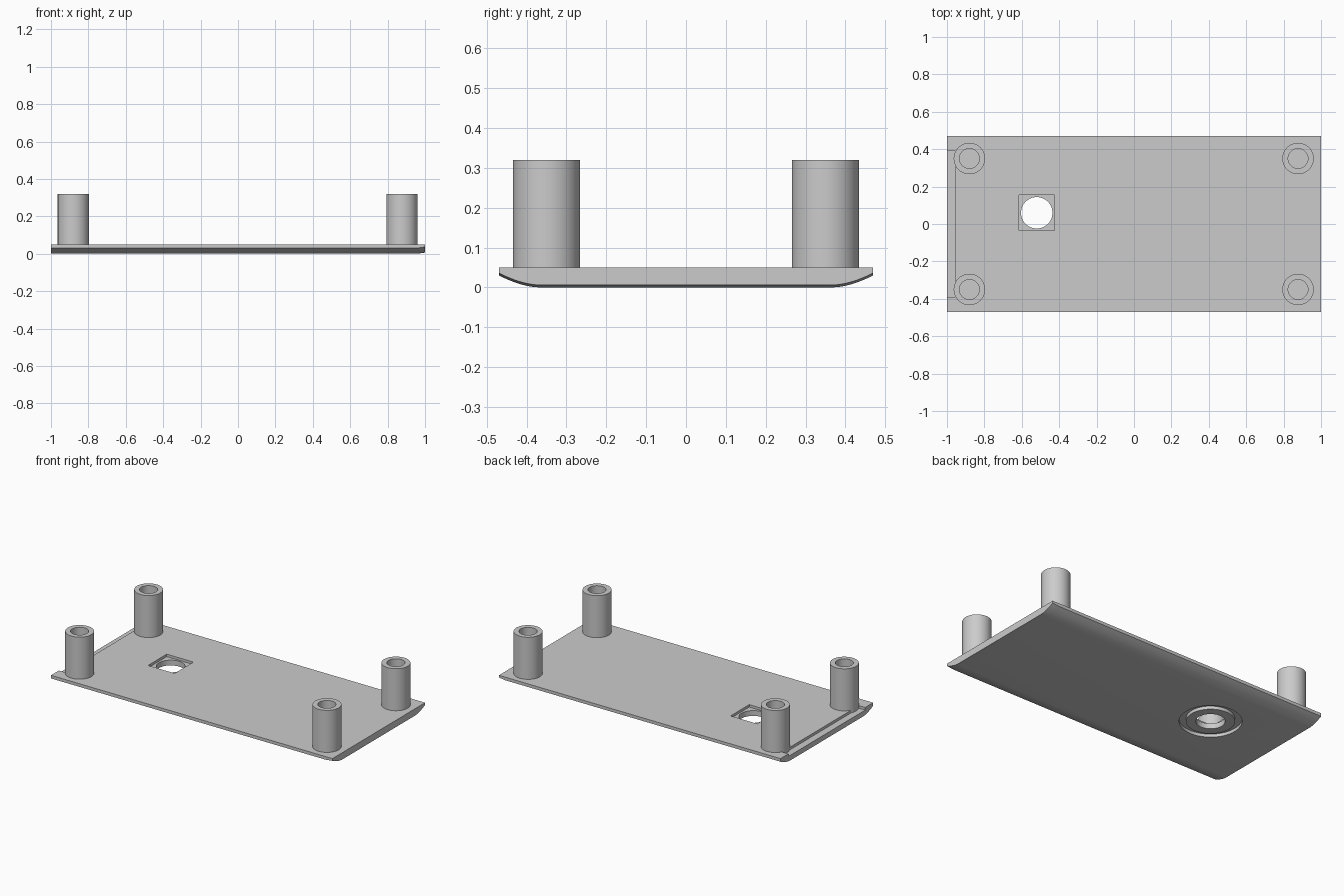
import bpy, bmesh, math

cube = bpy.data.objects.get("Cube")
if cube:
    bpy.data.objects.remove(cube, do_unlink=True)

grey = bpy.data.materials.new("light_grey")
grey.use_nodes = True
colour = (0.6, 0.6, 0.6, 1)
grey.diffuse_color = colour
grey.node_tree.nodes["Principled BSDF"].inputs["Base Color"].default_value = colour


def make(name, bm):
    bmesh.ops.recalc_face_normals(bm, faces=bm.faces)
    mesh = bpy.data.meshes.new(name)
    bm.to_mesh(mesh)
    bm.free()
    mesh.materials.append(grey)
    obj = bpy.data.objects.new(name, mesh)
    bpy.context.collection.objects.link(obj)
    return obj


def tube(name, x, y, r_out, r_in, z0, z1, n=48):
    """Closed ring with a rectangular section, spun about a vertical axis."""
    bm = bmesh.new()
    section = [(r_out, z0), (r_out, z1), (r_in, z1), (r_in, z0)]
    rings = []
    for i in range(n):
        a = 2 * math.pi * i / n
        rings.append([bm.verts.new((x + r * math.cos(a), y + r * math.sin(a), z))
                      for r, z in section])
    for i in range(n):
        a, b = rings[i], rings[(i + 1) % n]
        for k in range(4):
            m = (k + 1) % 4
            bm.faces.new((a[k], b[k], b[m], a[m]))
    return make(name, bm)


def box(name, x0, x1, y0, y1, z0, z1):
    bm = bmesh.new()
    bmesh.ops.create_cube(bm, size=1)
    for v in bm.verts:
        v.co = ((x0 + x1) / 2 + v.co.x * (x1 - x0),
                (y0 + y1) / 2 + v.co.y * (y1 - y0),
                (z0 + z1) / 2 + v.co.z * (z1 - z0))
    return make(name, bm)


def smooth(obj):
    bpy.ops.object.select_all(action="DESELECT")
    obj.select_set(True)
    bpy.context.view_layer.objects.active = obj
    bpy.ops.object.shade_smooth_by_angle(angle=math.radians(30))


# Plate: flat top, underside curving up to the long edges, tapered +x end
HALF, TOP, RIM, FLAT = 0.47, 0.05, 0.03, 0.37
curve = []
for i in range(9):
    t = i / 8
    curve.append((FLAT + (HALF - FLAT) * t, RIM * t ** 1.7))
under = [(-y, z) for y, z in reversed(curve)] + curve
bm = bmesh.new()
loops = []
for x, lift in ((-1, 0), (0.955, 0), (1, 0.006)):
    pts = [(y, z + lift) for y, z in under] + [(HALF, TOP), (-HALF, TOP)]
    loops.append([bm.verts.new((x, y, z)) for y, z in pts])
for a, b in zip(loops, loops[1:]):
    for k in range(len(a)):
        m = (k + 1) % len(a)
        bm.faces.new((a[k], a[m], b[m], b[k]))
bm.faces.new(loops[0])
bm.faces.new(loops[-1])
plate = make("base_plate", bm)

# Cutters: end step, square pocket, through hole and underside groove
HX, HY = -0.52, 0.06
bm = bmesh.new()
bmesh.ops.create_cone(bm, cap_ends=True, segments=48, radius1=0.084, radius2=0.084, depth=0.4)
bmesh.ops.translate(bm, verts=bm.verts, vec=(HX, HY, 0))
cutters = [
    box("end_step_cutter", -1.1, -0.955, -0.39, 0.39, 0.033, 0.2),
    box("pocket_cutter", HX - 0.095, HX + 0.095, HY - 0.095, HY + 0.095, 0.034, 0.2),
    make("hole_cutter", bm),
    tube("groove_cutter", HX, HY, 0.18, 0.14, -0.1, 0.02),
]
bpy.context.view_layer.objects.active = plate
for cutter in cutters:
    cutter.hide_render = True
    mod = plate.modifiers.new("cut", "BOOLEAN")
    mod.operation = "DIFFERENCE"
    mod.solver = "EXACT"
    mod.object = cutter
    bpy.ops.object.modifier_apply(modifier=mod.name)
    bpy.data.objects.remove(cutter, do_unlink=True)
smooth(plate)

# Four hollow corner posts
for side, x in (("right", -0.88), ("left", 0.877)):
    for end, y in (("front", -0.35), ("back", 0.35)):
        smooth(tube(f"{end}_{side}_post", x, y, 0.084, 0.053, 0.03, 0.32))
